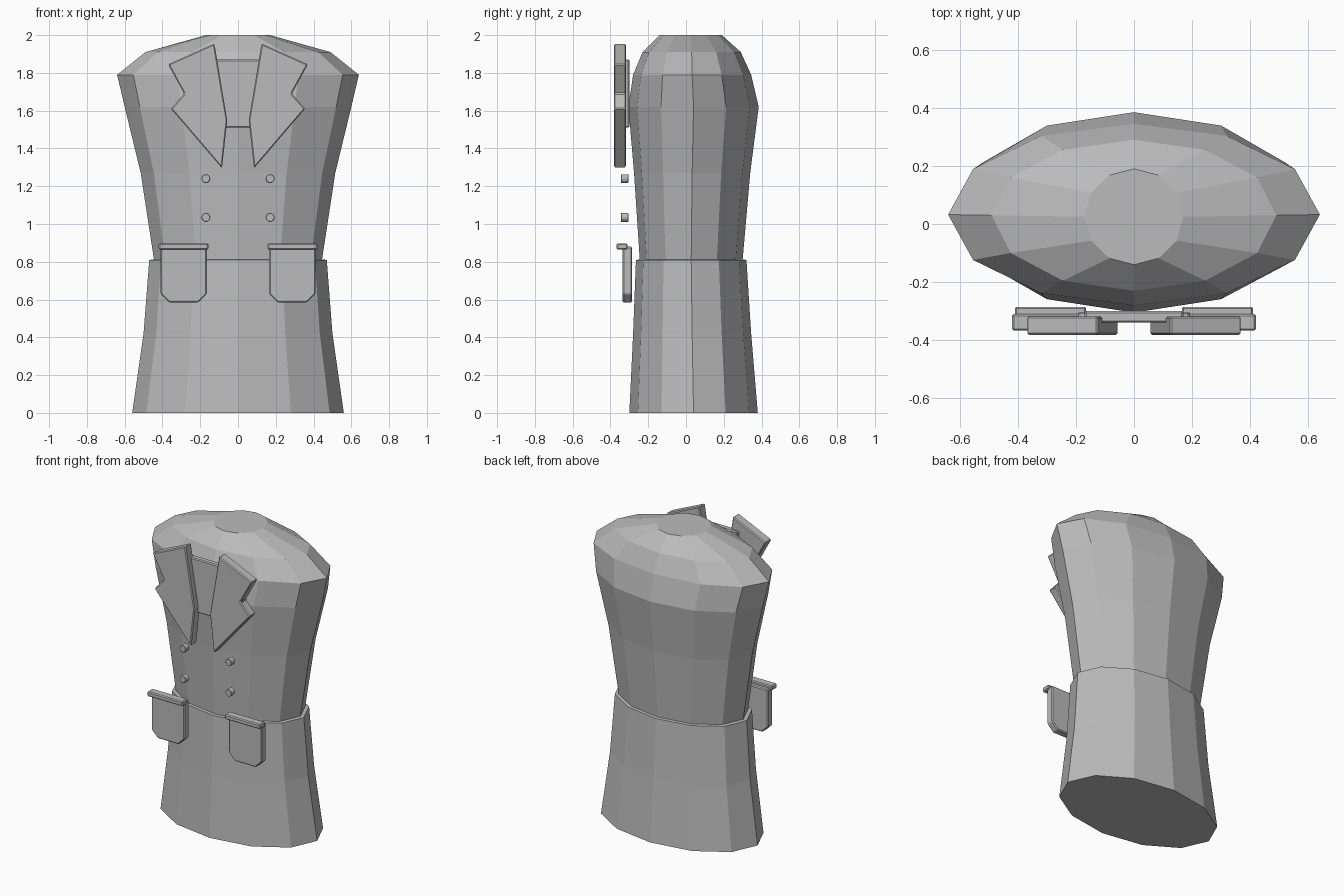
import bpy, bmesh, math

cube = bpy.data.objects.get("Cube")
if cube:
    bpy.data.objects.remove(cube, do_unlink=True)

grey = bpy.data.materials.new("cloth grey")
grey.use_nodes = True
COLOUR = (0.5, 0.5, 0.5, 1)
grey.diffuse_color = COLOUR
grey.node_tree.nodes["Principled BSDF"].inputs["Base Color"].default_value = COLOUR


def finish(name, bm, bevel=0):
    bmesh.ops.recalc_face_normals(bm, faces=bm.faces)
    mesh = bpy.data.meshes.new(name)
    bm.to_mesh(mesh)
    bm.free()
    mesh.materials.append(grey)
    obj = bpy.data.objects.new(name, mesh)
    bpy.context.collection.objects.link(obj)
    if bevel:
        mod = obj.modifiers.new("edge", "BEVEL")
        mod.width = bevel
        mod.segments = 1
    return obj


def loft(name, rings, sides=12):
    """Closed stack of elliptical rings: (z, half width, front y, back y)."""
    bm = bmesh.new()
    loops = []
    for z, rx, front, back in rings:
        mid, ry = (front + back) / 2, (back - front) / 2
        angles = [math.tau * i / sides for i in range(sides)]
        loops.append([bm.verts.new((rx * math.cos(a), mid + ry * math.sin(a), z))
                      for a in angles])
    for low, high in zip(loops, loops[1:]):
        for i in range(sides):
            j = (i + 1) % sides
            bm.faces.new((low[i], low[j], high[j], high[i]))
    bm.faces.new(loops[0])
    bm.faces.new(loops[-1])
    return finish(name, bm)


def plate(name, outline, front, back, side=1, bevel=0.006):
    """Outline in x and z, given thickness from front to back."""
    bm = bmesh.new()
    face = bm.faces.new([bm.verts.new((side * x, front, z)) for x, z in outline])
    out = bmesh.ops.extrude_face_region(bm, geom=[face])
    verts = [v for v in out["geom"] if isinstance(v, bmesh.types.BMVert)]
    bmesh.ops.translate(bm, verts=verts, vec=(0, back - front, 0))
    return finish(name, bm, bevel)


def box_outline(x0, x1, z0, z1):
    return [(x0, z0), (x1, z0), (x1, z1), (x0, z1)]


# Coat body: flared skirt, waist ledge, chest, shoulders and flat neck cap
loft("coat_body", [
    (0, 0.56, -0.30, 0.38),
    (0.42, 0.50, -0.28, 0.345),
    (0.81, 0.47, -0.265, 0.32),
    (0.812, 0.445, -0.245, 0.30),
    (1.27, 0.515, -0.275, 0.34),
    (1.62, 0.60, -0.305, 0.385),
    (1.79, 0.64, -0.28, 0.345),
    (1.91, 0.49, -0.23, 0.29),
    (2.0, 0.17, -0.14, 0.19),
])

# Shirt panel behind the lapels
plate("shirt_panel", box_outline(-0.17, 0.17, 1.51, 1.87), -0.34, -0.30)

LAPEL = [(0.125, 1.955), (0.37, 1.845), (0.285, 1.69),
         (0.355, 1.61), (0.085, 1.295), (0.057, 1.55)]
POCKET = [(0.165, 0.88), (0.165, 0.63), (0.21, 0.585),
          (0.365, 0.585), (0.41, 0.63), (0.41, 0.88)]

for label, side in (("left", 1), ("right", -1)):
    plate(label + "_lapel", LAPEL, -0.382, -0.318, side)
    plate(label + "_pocket", POCKET, -0.335, -0.285, side)
    plate(label + "_pocket_flap", box_outline(0.157, 0.42, 0.865, 0.897),
          -0.367, -0.31, side)
    # Double-breasted buttons
    for row, z in (("upper", 1.24), ("lower", 1.035)):
        disc = [(0.17 + 0.024 * math.cos(math.tau * i / 12),
                 z + 0.024 * math.sin(math.tau * i / 12)) for i in range(12)]
        plate(f"{label}_{row}_button", disc, -0.345, -0.305, side, 0.003)
